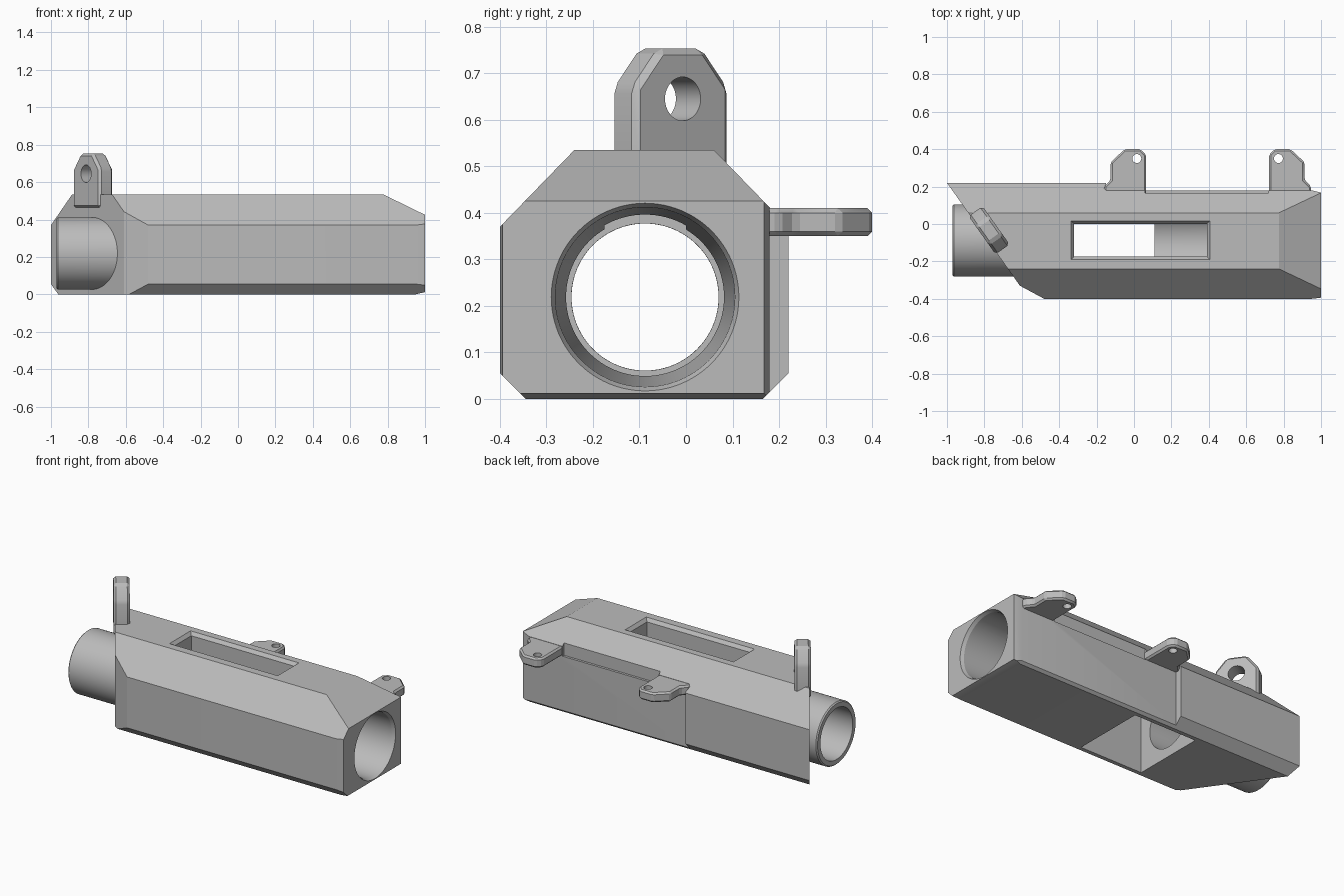
import bpy, bmesh, math
from mathutils import Vector, Matrix

if "Cube" in bpy.data.objects:
    bpy.data.objects.remove(bpy.data.objects["Cube"], do_unlink=True)

grey = bpy.data.materials.new("plain grey")
grey.use_nodes = True
grey.diffuse_color = (0.5, 0.5, 0.5, 1)
grey.node_tree.nodes["Principled BSDF"].inputs["Base Color"].default_value = (0.5, 0.5, 0.5, 1)


def make(name, bm):
    bmesh.ops.recalc_face_normals(bm, faces=bm.faces)
    mesh = bpy.data.meshes.new(name)
    bm.to_mesh(mesh)
    bm.free()
    mesh.materials.append(grey)
    ob = bpy.data.objects.new(name, mesh)
    bpy.context.collection.objects.link(ob)
    return ob


def prism(name, outline, low, high, frame=Matrix()):
    """Extrude a 2D outline along the local z of the frame."""
    bm = bmesh.new()
    base = bm.faces.new([bm.verts.new((a, b, low)) for a, b in outline])
    top = bmesh.ops.extrude_face_region(bm, geom=[base])["geom"]
    bmesh.ops.translate(bm, vec=(0, 0, high - low),
                        verts=[g for g in top if isinstance(g, bmesh.types.BMVert)])
    bm.transform(frame)
    return make(name, bm)


def box(name, x, y, z):
    return prism(name, [(x[0], y[0]), (x[1], y[0]), (x[1], y[1]), (x[0], y[1])], *z)


def lathe(name, rings, centre, sides=96):
    """Closed round solid along x from (x, radius) rings."""
    bm = bmesh.new()
    loops = [[bm.verts.new((x, centre[0] + r * math.cos(2 * math.pi * i / sides),
                            centre[1] + r * math.sin(2 * math.pi * i / sides)))
              for i in range(sides)] for x, r in rings]
    for a, b in zip(loops, loops[1:]):
        for i in range(sides):
            j = (i + 1) % sides
            bm.faces.new((a[i], a[j], b[j], b[i]))
    bm.faces.new(loops[0])
    bm.faces.new(loops[-1])
    return make(name, bm)


def apply_modifiers(ob):
    graph = bpy.context.evaluated_depsgraph_get()
    mesh = bpy.data.meshes.new_from_object(ob.evaluated_get(graph))
    ob.modifiers.clear()
    ob.data = mesh


def combine(ob, other, operation="DIFFERENCE"):
    mod = ob.modifiers.new("combine", "BOOLEAN")
    mod.operation, mod.solver, mod.object = operation, "EXACT", other
    apply_modifiers(ob)
    bpy.data.objects.remove(other, do_unlink=True)


def bevel(ob, width):
    mod = ob.modifiers.new("edges", "BEVEL")
    mod.width, mod.segments, mod.limit_method = width, 1, "ANGLE"
    apply_modifiers(ob)


def slice_off(ob, point, normal):
    """Remove everything on the normal side of a plane and cap it."""
    bm = bmesh.new()
    bm.from_mesh(ob.data)
    cut = bmesh.ops.bisect_plane(bm, geom=bm.verts[:] + bm.edges[:] + bm.faces[:], dist=1e-5,
                                 plane_co=point, plane_no=normal, clear_outer=True)
    bmesh.ops.edgeloop_fill(bm, edges=[e for e in cut["geom_cut"]
                                       if isinstance(e, bmesh.types.BMEdge)])
    bmesh.ops.recalc_face_normals(bm, faces=bm.faces)
    bm.to_mesh(ob.data)
    bm.free()


# Chamfered housing, cross-section in y and z, extruded along x
along_x = Matrix(((0, 0, 1, 0), (1, 0, 0, 0), (0, 1, 0, 0), (0, 0, 0, 1)))
section = [(-0.345, 0), (0.165, 0), (0.22, 0.055), (0.22, 0.37),
           (0.06, 0.535), (-0.24, 0.535), (-0.4, 0.37), (-0.4, 0.055)]
housing = prism("housing", section, -1.1, 1, along_x)

# Slanted rear, sloped front and small front chamfers
slice_off(housing, (-1, 0.22, 0), (-0.55, -0.39, 0))
slice_off(housing, (-0.48, -0.4, 0), (-0.07, -0.13, 0))
slice_off(housing, (0.775, 0, 0.535), (0.11, 0, 0.225))
slice_off(housing, (0.95, 0, 0), (0.012, 0, -0.05))
slice_off(housing, (0.95, -0.4, 0), (0.006, -0.05, 0))

# Thinner side wall toward the front, with the shallow ledge between the lugs
combine(housing, box("side_cutter", (-0.15, 1.1), (0.18, 0.5), (-0.1, 0.7)))
slice_off(housing, (0.95, 0.18, 0), (0.012, 0.05, 0))
combine(housing, box("ledge_cutter", (0.06, 0.72), (0.165, 0.5), (0.35, 0.7)))

# Rear tube and the tapered bore through everything
axis = (-0.088, 0.219)
combine(housing, lathe("rear_tube", [(-0.97, 0.186), (-0.963, 0.193), (-0.55, 0.193)], axis), "UNION")
combine(housing, lathe("bore_cutter", [(-1.1, 0.158), (-0.33, 0.158), (0.98, 0.193), (1.01, 0.206)], axis))

# Lower well and the bevelled top window
combine(housing, box("well_cutter", (-0.32, 0.11), (-0.32, 0.14), (-0.1, 0.4)))
combine(housing, box("window_cutter", (-0.32, 0.39), (-0.175, 0.0), (0.25, 0.7)))
bm = bmesh.new()
bmesh.ops.create_cube(bm, size=1)
for v in bm.verts:
    grow = 0.02 if v.co.z > 0 else 0
    v.co = Vector((0.035 + math.copysign(0.355 + grow, v.co.x),
                   -0.0875 + math.copysign(0.0875 + grow, v.co.y),
                   0.54 if v.co.z > 0 else 0.515))
combine(housing, make("window_rim_cutter", bm))


def drill(ob, radius, frame):
    circle = [(radius * math.cos(math.pi * i / 20), radius * math.sin(math.pi * i / 20))
              for i in range(40)]
    combine(ob, prism("drill", circle, -0.3, 0.3, frame))


# Pair of side lugs, mirrored about the middle of the ledge
lug = [(-0.16, 0.14), (0.065, 0.14), (0.065, 0.37), (0.035, 0.4), (-0.05, 0.4),
       (-0.125, 0.33), (-0.125, 0.235), (-0.16, 0.2)]
parts = [housing]
for name, flip in (("rear_side_lug", False), ("front_side_lug", True)):
    place = (lambda x: 0.787 - x) if flip else (lambda x: x)
    ob = prism(name, [(place(x), y) for x, y in lug], 0.35, 0.41)
    bevel(ob, 0.01)
    drill(ob, 0.024, Matrix.Translation((place(0.015), 0.35, 0.38)))
    parts.append(ob)

# Upright lug flush with the slanted rear face
side = Vector((0.578, -0.816, 0)).normalized()
inward = Vector((0.816, 0.578, 0)).normalized()
frame = Matrix((side, Vector((0, 0, 1)), inward)).transposed().to_4x4()
frame.translation = (-0.8125, -0.06, 0)
half = [(0.125, 0.46), (0.125, 0.67), (0.058, 0.753)]
top_lug = prism("upright_lug", half + [(-a, z) for a, z in reversed(half)], 0, 0.092, frame)
bevel(top_lug, 0.014)
drill(top_lug, 0.047, frame @ Matrix.Translation((0, 0.645, 0)))
parts.append(top_lug)

# Smooth round walls, crisp edges
for ob in parts:
    bpy.ops.object.select_all(action="DESELECT")
    ob.select_set(True)
    bpy.context.view_layer.objects.active = ob
    bpy.ops.object.shade_smooth_by_angle(angle=math.radians(20))
